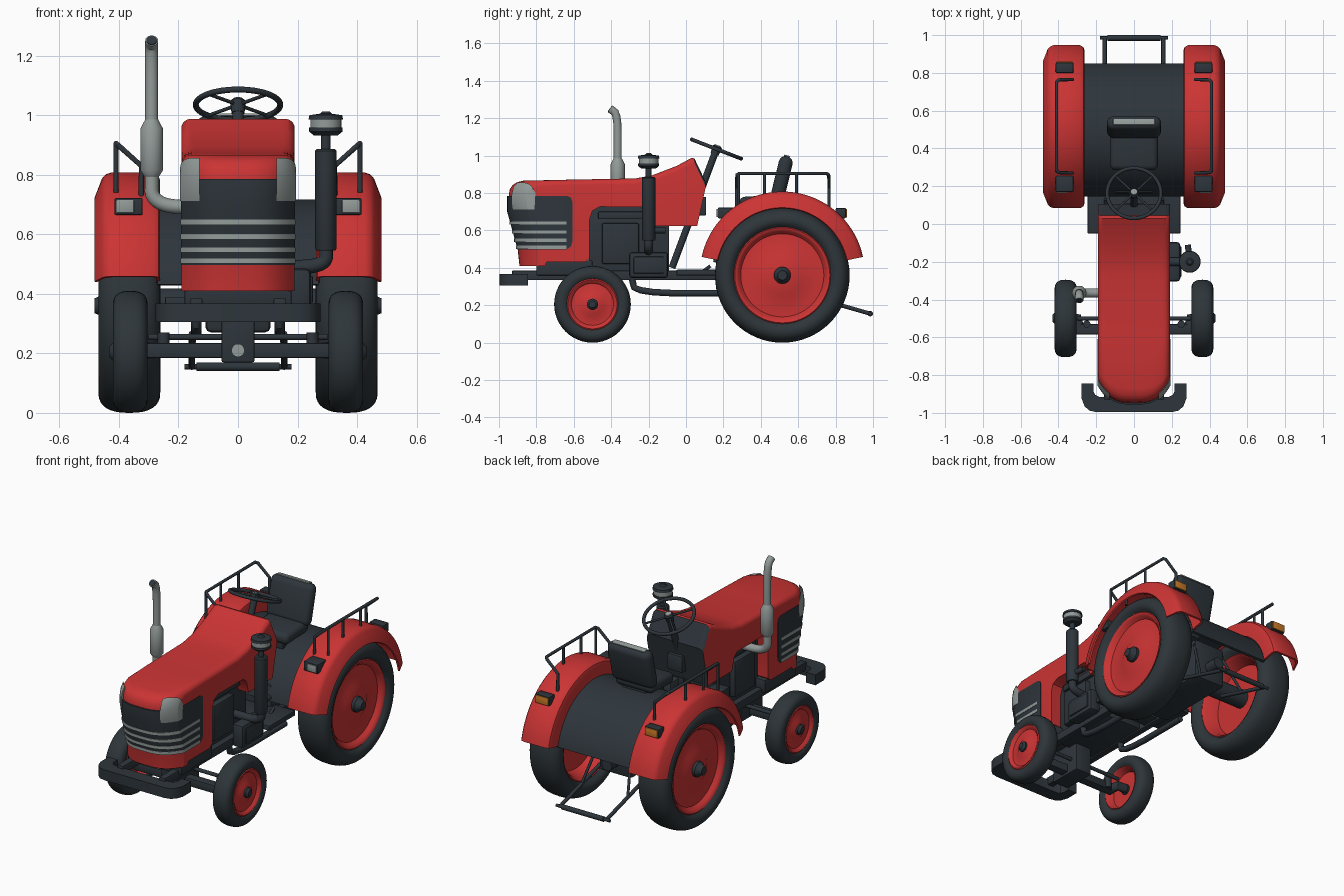
import bpy, bmesh, math
from mathutils import Matrix, Vector

if "Cube" in bpy.data.objects:
    bpy.data.objects.remove(bpy.data.objects["Cube"])

def material(name, rgb):
    m = bpy.data.materials.new(name)
    m.diffuse_color = (*rgb, 1)
    m.use_nodes = True
    m.node_tree.nodes["Principled BSDF"].inputs["Base Color"].default_value = m.diffuse_color
    return m

RED = material("red paint", (.60, .034, .034))
DARK = material("charcoal metal", (.027, .036, .044))
TYRE = material("tyre rubber", (.027, .036, .042))
GREY = material("grey metal", (.29, .33, .32))
ORANGE = material("orange lens", (.60, .20, .02))

def finish(name, bm, *mats):
    bmesh.ops.remove_doubles(bm, verts=bm.verts, dist=1e-5)
    bmesh.ops.recalc_face_normals(bm, faces=bm.faces)
    for f in bm.faces:
        f.smooth = True
    for e in bm.edges:
        e.smooth = e.calc_face_angle(0) < .62
    me = bpy.data.meshes.new(name)
    bm.to_mesh(me)
    bm.free()
    for m in mats:
        me.materials.append(m)
    ob = bpy.data.objects.new(name, me)
    bpy.context.collection.objects.link(ob)
    return ob

def box(name, mat, x, y, z, bevel=.006, rx=0, seg=2):
    """Bevelled box from (min, max) ranges, tilted about x by rx."""
    bm = bmesh.new()
    bmesh.ops.create_cube(bm, size=1)
    bmesh.ops.scale(bm, vec=(x[1]-x[0], y[1]-y[0], z[1]-z[0]), verts=bm.verts)
    if bevel:
        bmesh.ops.bevel(bm, geom=bm.edges[:], offset=bevel, segments=seg, profile=.5, affect='EDGES')
    c = Vector((sum(x)/2, sum(y)/2, sum(z)/2))
    bm.transform(Matrix.Translation(c) @ Matrix.Rotation(rx, 4, 'X'))
    return finish(name, bm, mat)

def bridge(bm, rings, closed):
    n = len(rings[0])
    for i in range(len(rings) if closed else len(rings)-1):
        a, b = rings[i], rings[(i+1) % len(rings)]
        for j in range(n):
            k = (j+1) % n
            bm.faces.new((a[j], a[k], b[k], b[j]))
    if not closed:
        bm.faces.new(rings[0])
        bm.faces.new(rings[-1])

def slab(name, pts, z, mat):
    """Plan outline (x, y) given thickness between two heights."""
    bm = bmesh.new()
    bridge(bm, [[bm.verts.new((x, y, h)) for x, y in pts] for h in z], False)
    return finish(name, bm, mat)

def lathe(name, pts, mat, loc, axis='X', a0=0, a1=360, n=48):
    """Revolve a closed (height, radius) outline about an axis through loc."""
    bm, rings, full = bmesh.new(), [], a1-a0 == 360
    for i in range(n if full else n+1):
        a = math.radians(a0+(a1-a0)*i/n)
        c, s = math.cos(a), math.sin(a)
        rings.append([bm.verts.new(Vector(loc)+Vector((h, r*c, r*s) if axis == 'X' else (r*c, r*s, h)))
                      for h, r in pts])
    bridge(bm, rings, full)
    return finish(name, bm, mat)

def tyre_outline(cx, half, r_in, r_mid, r_out):
    pts = []
    for i in range(17):
        a = math.pi*i/16
        c, s = math.cos(a), math.sin(a)
        pts.append((cx+half*math.copysign(abs(c)**.8, c), r_mid+(r_out-r_mid)*abs(s)**.8))
    return pts+[(cx-half*.9, (r_in+r_mid)/2), (cx-half*.65, r_in), (cx+half*.65, r_in), (cx+half*.9, (r_in+r_mid)/2)]

def loft(name, prof, mats, half=.19, t0=-1, t1=1, n=32):
    """Side outline (y, z) carried across x with a rounded nose and rounded top edges."""
    bm, rings = bmesh.new(), []
    b0, b1 = math.asin(t0), math.asin(t1)
    for i in range(n+1):
        t = math.sin(b0+(b1-b0)*i/n)
        u = max(0, (abs(t)-.82)/.18)
        drop = .03*(1-math.sqrt(max(0, 1-u*u)))
        rings.append([bm.verts.new((t*half, y+.11*abs(t)**3.2*min(1, max(0, (-.7-y)/.2)),
                                    z-(drop if z > .8 else 0))) for y, z in prof])
    bridge(bm, rings, False)
    return finish(name, bm, *mats)

def tube(name, mat, pts, r, smooth=0):
    """Round pipe along points, with optional corner rounding."""
    pts = [Vector(p) for p in pts]
    for _ in range(smooth):
        new = [pts[0]]
        for a, b in zip(pts, pts[1:]):
            new += [a.lerp(b, .25), a.lerp(b, .75)]
        pts = new+[pts[-1]]
    cu = bpy.data.curves.new(name, 'CURVE')
    cu.dimensions, cu.bevel_depth, cu.bevel_resolution, cu.use_fill_caps = '3D', r, 5, True
    sp = cu.splines.new('POLY')
    sp.points.add(len(pts)-1)
    for p, q in zip(sp.points, pts):
        p.co = (*q, 1)
    tmp = bpy.data.objects.new(name, cu)
    bm = bmesh.new()
    bm.from_mesh(tmp.to_mesh())
    tmp.to_mesh_clear()
    bpy.data.objects.remove(tmp)
    return finish(name, bm, mat)

# Hood with cowl; the rear dash faces are dark
hood = loft("hood", [(-.89, .41), (-.9, .5), (-.948, .7), (-.947, .79), (-.942, .82), (-.927, .843), (-.905, .857),
    (-.87, .866), (-.6, .872), (-.27, .878), (-.18, .895), (-.05, .945), (.03, .988), (.045, .985), (.105, .86),
    (.06, .625), (-.17, .625), (-.19, .7), (-.22, .725), (-.46, .727), (-.5, .705), (-.515, .66), (-.515, .45),
    (-.54, .43), (-.8, .43), (-.82, .41)], (RED, DARK))
for p in hood.data.polygons:
    if p.normal.y > .5 and p.center.y > .03:
        p.material_index = 1
# Grille, slats and headlights follow the same nose
loft("grille", [(-.9, .497), (-.956, .7), (-.956, .785), (-.635, .785), (-.615, .775), (-.608, .755),
    (-.608, .54), (-.615, .515), (-.64, .497)], (DARK,), .192)
for z in (.64, .592, .547, .51):
    f = -.905-.056*(z-.497)/.203
    loft("grille_slat", [(f, z-.009), (f, z+.009), (-.64, z+.009), (-.64, z-.009)], (GREY,), .1935)
for a, b in ((.67, 1), (-1, -.67)):
    loft("headlight", [(-.955, .712), (-.963, .74), (-.963, .79), (-.952, .835), (-.93, .856), (-.915, .8),
        (-.92, .712)], (GREY,), .194, a, b, 10)

# Engine and chassis
box("engine_block", DARK, (-.12, .12), (-.52, -.09), (.34, .74))
box("engine_side_cover", DARK, (-.155, .155), (-.45, -.25), (.42, .64), .012)
box("engine_head", DARK, (-.14, .14), (-.47, -.12), (.66, .7))
box("radiator_base", DARK, (-.18, .18), (-.8, -.5), (.36, .44))
box("axle_bracket", DARK, (-.055, .055), (-.66, -.45), (.17, .36))
lathe("axle_pin", [(0, 0), (0, .022), (.03, .022), (.03, 0)], GREY, (0, 0, 0)).matrix_world = \
    Matrix.Translation((0, -.675, .21)) @ Matrix.Rotation(math.pi/2, 4, 'Z')
box("front_axle", DARK, (-.31, .31), (-.585, -.53), (.185, .235))
tube("tie_rod", DARK, [(-.3, -.5, .255), (.3, -.5, .255)], .011)
box("cross_plate", DARK, (-.13, .13), (-.05, .06), (.345, .36), .003)
box("transmission", DARK, (-.11, .11), (.16, .68), (.27, .52), .02)
tube("rear_axle", DARK, [(-.38, .515, .365), (.38, .515, .365)], .055)
tube("power_shaft", DARK, [(0, .66, .36), (0, .76, .36)], .035)
# Bumper with swept-back ends
arc = [(.185, -.915), (.205, -.905), (.215, -.885), (.215, -.845), (.277, -.845), (.277, -.925), (.262, -.965),
       (.235, -.988), (.2, -.996)]
slab("bumper", arc+[(-x, y) for x, y in reversed(arc)], (.305, .368), DARK)
box("foot_platform", DARK, (-.245, .245), (-.05, .2), (.36, .39), .004)
box("battery_box", DARK, (.17, .245), (-.305, -.095), (.345, .485), .018)
box("battery_lid", DARK, (.24, .252), (-.28, -.12), (.37, .46), .005)

for s in (-1, 1):
    def sx(a, b):
        return tuple(sorted((a*s, b*s)))
    def pt(x, y, z):
        return (x*s, y, z)
    def part(name, pts, mat, loc, **k):
        return lathe(name, [(h*s, r) for h, r in pts], mat, loc, **k)
    box("chassis_rail", DARK, sx(.12, .16), (-.93, .3), (.335, .385), .004)
    tube("under_pipe", DARK, [pt(.14, -.29, .345), pt(.14, -.27, .265), pt(.14, .25, .265)], .018, 2)
    tube("steering_knuckle", DARK, [pt(.29, -.555, .21), pt(.3, -.5, .21), pt(.38, -.5, .21)], .028)
    tube("knuckle_pin", DARK, [pt(.25, -.53, .19), pt(.25, -.53, .27)], .02)
    # Rear wheel
    c = (0, .515, .36)
    part("rear_tyre", tyre_outline(.365, .104, .25, .29, .36), TYRE, c, n=64)
    part("rear_rim", [(.432, 0), (.432, .1), (.422, .12), (.42, .222), (.437, .235), (.447, .245), (.449, .254),
        (.442, .262), (.295, .262), (.29, .25), (.31, .235), (.38, .215), (.38, 0)], RED, c, n=64)
    part("rear_hub", [(.482, 0), (.482, .025), (.465, .032), (.45, .045), (.36, .045), (.36, 0)], DARK, c)
    # Front wheel
    c = (0, -.5, .205)
    part("front_tyre", tyre_outline(.362, .058, .126, .158, .205), TYRE, c)
    part("front_rim", [(.41, 0), (.41, .05), (.4, .065), (.398, .112), (.409, .122), (.414, .131), (.41, .137),
        (.32, .137), (.315, .13), (.33, .12), (.36, .11), (.36, 0)], RED, c)
    part("front_hub", [(.432, 0), (.432, .018), (.42, .03), (.35, .03), (.35, 0)], DARK, c)
    # Fender shell
    part("fender", [(.262, .345), (.262, .415), (.267, .43), (.285, .441), (.425, .441), (.445, .434), (.457, .42),
        (.482, .355), (.474, .35), (.447, .412), (.42, .43), (.288, .43), (.275, .418), (.275, .345)],
        RED, (0, .515, .367), a0=12, a1=168, n=44)
    # Fender lamps
    box("front_lamp", DARK, sx(.32, .415), (.17, .26), (.665, .722))
    box("front_lamp_lens", GREY, sx(.35, .408), (.164, .172), (.672, .715), .002)
    box("rear_lamp", DARK, sx(.32, .415), (.8, .855), (.665, .72))
    box("rear_lamp_lens", ORANGE, sx(.325, .41), (.853, .861), (.669, .715), .002)
    # Fender handrail
    tube("handrail", DARK, [pt(.325, .27, .7), pt(.325, .27, .83), pt(.4, .272, .897), pt(.41, .285, .905),
        pt(.41, .75, .905), pt(.4, .763, .897), pt(.325, .765, .83), pt(.325, .765, .7)], .009)
    for y in (.28, .42, .59):
        tube("handrail_post", DARK, [pt(.41, y, .74), pt(.41, y, .905)], .008)
    # Rear linkage
    tube("lower_arm", DARK, [pt(.155, .6, .265), pt(.155, .985, .155)], .011)
    tube("lift_rod", DARK, [pt(.1, .66, .48), pt(.155, .78, .213)], .008)
    tube("lift_arm", DARK, [pt(.06, .55, .5), pt(.1, .67, .48)], .014)
    tube("pedal", DARK, [pt(.15, .09, .38), pt(.15, .13, .41)], .009)
tube("drawbar", DARK, [(-.18, .985, .155), (.18, .985, .155)], .009)
tube("drawbar_roller", DARK, [(-.14, .985, .155), (.14, .985, .155)], .015)

# Curved deck between the fenders, and the seat
lathe("deck", [(-.27, .345), (.27, .345), (.27, .36), (-.27, .36)], DARK, (0, .497, .357), a0=12, a1=168, n=40)
box("seat_base", DARK, (-.08, .08), (.32, .5), (.66, .74))
box("seat_cushion", DARK, (-.128, .128), (.285, .51), (.715, .785), .03, .06, 4)
box("seat_back", DARK, (-.143, .143), (.475, .55), (.755, 1.0), .036, -.24, 4)
box("seat_trim", GREY, (-.11, .11), (.524, .556), (.995, 1.002), .002, -.24)

# Steering column and wheel
tilt = Matrix.Translation((0, .163, 1.035)) @ Matrix.Rotation(-.37, 4, 'X')
tube("steering_column", DARK, [(0, -.075, .4), (0, .163, 1.035)], .019)
lathe("steering_rim", [(.01*math.sin(a*math.pi/6), .142+.01*math.cos(a*math.pi/6)) for a in range(12)],
      DARK, (0, 0, 0), 'Z').matrix_world = tilt
lathe("steering_hub", [(-.03, 0), (-.03, .022), (.012, .026), (.018, .02), (.018, 0)],
      DARK, (0, 0, 0), 'Z', n=24).matrix_world = tilt
lathe("steering_cap", [(.015, 0), (.015, .018), (.022, .016), (.022, 0)],
      GREY, (0, 0, 0), 'Z', n=24).matrix_world = tilt
for k in range(4):
    a = math.pi/4+k*math.pi/2
    tube("steering_spoke", DARK, [(0, 0, 0), (.142*math.cos(a), .142*math.sin(a), 0)], .006).matrix_world = tilt
box("dash_panel", DARK, (-.05, .05), (.06, .108), (.68, .78))

# Exhaust stack
ex = (-.29, -.365, 0)
lathe("muffler", [(.79, 0), (.79, .022), (.815, .038), (.955, .038), (.985, .022), (.985, 0)], GREY, ex, 'Z', n=32)
tube("exhaust_pipe", GREY, [(-.29, -.365, .97), (-.29, -.365, 1.22), (-.29, -.405, 1.25)], .022, 2)
tube("exhaust_mouth", DARK, [(-.29, -.4, 1.246), (-.29, -.4075, 1.252)], .018)
tube("exhaust_elbow", GREY, [(-.29, -.365, .81), (-.29, -.365, .695), (-.1, -.365, .69)], .024, 3)

# Air cleaner
ac = (.295, -.2, 0)
lathe("air_cleaner", [(.545, 0), (.545, .032), (.552, .036), (.88, .036), (.887, .03), (.887, .016), (.94, .016),
    (.94, 0)], DARK, ac, 'Z', n=32)
lathe("air_bowl", [(.932, 0), (.932, .04), (.945, .056), (.958, .056), (.958, 0)], DARK, ac, 'Z', n=32)
lathe("air_band", [(.955, 0), (.955, .052), (.988, .052), (.988, 0)], GREY, ac, 'Z', n=32)
lathe("air_cap", [(.985, 0), (.985, .058), (1.0, .055), (1.005, .02), (1.013, .012), (1.013, 0)], DARK, ac, 'Z', n=32)
tube("intake_pipe", DARK, [(.295, -.2, .56), (.295, -.2, .49), (.1, -.2, .49)], .024, 3)
tube("cleaner_clamp", DARK, [(.295, -.2, .6), (.285, -.11, .6)], .016)
